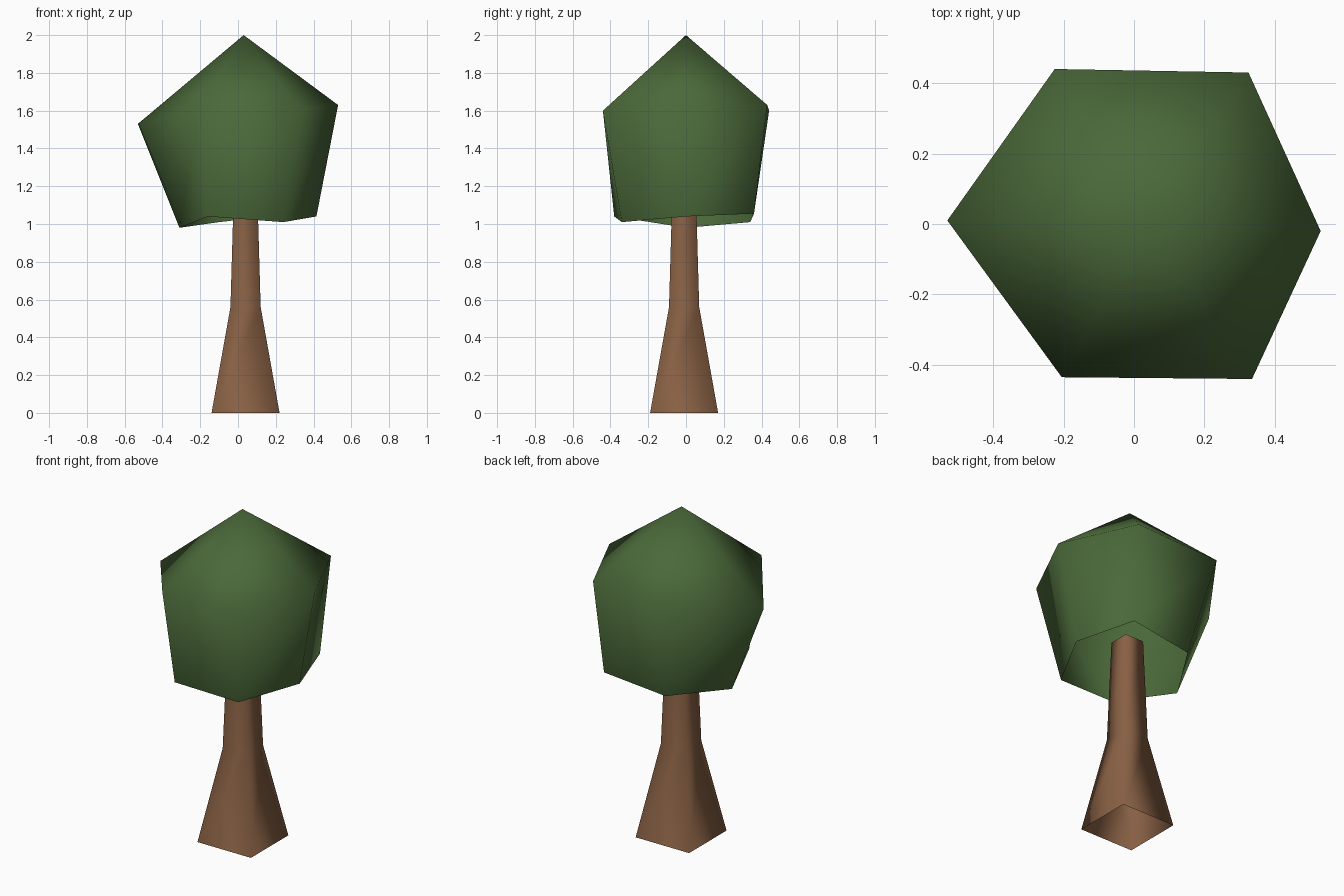
import bpy, bmesh

if "Cube" in bpy.data.objects:
    bpy.data.objects.remove(bpy.data.objects["Cube"])


def material(name, rgb):
    m = bpy.data.materials.new(name)
    m.diffuse_color = (*rgb, 1)
    m.use_nodes = True
    m.node_tree.nodes["Principled BSDF"].inputs["Base Color"].default_value = m.diffuse_color
    return m


def loft(name, rings, mat, apex=None):
    """Skin a stack of rings into an open-bottomed smooth shell, optionally closed by a tip."""
    bm = bmesh.new()
    loops = [[bm.verts.new(p) for p in ring] for ring in rings]
    n = len(loops[0])
    for lo, hi in zip(loops, loops[1:]):
        for i in range(n):
            j = (i + 1) % n
            bm.faces.new((lo[i], lo[j], hi[j], hi[i]))
    if apex:
        tip = bm.verts.new(apex)
        for i in range(n):
            bm.faces.new((loops[-1][i], loops[-1][(i + 1) % n], tip))
    for f in bm.faces:
        f.smooth = True
    me = bpy.data.meshes.new(name)
    bm.to_mesh(me)
    bm.free()
    me.materials.append(mat)
    ob = bpy.data.objects.new(name, me)
    bpy.context.collection.objects.link(ob)
    return ob


def square(half, z, cx=0.04, cy=-0.01):
    return [(cx + sx * half, cy + sy * half, z)
            for sx, sy in ((-1, -1), (1, -1), (1, 1), (-1, 1))]


bark = material("bark_brown", (0.245, 0.117, 0.057))
leaf = material("leaf_green", (0.069, 0.140, 0.041))

# Trunk: four-sided, flared foot, top tucked inside the crown
loft("trunk", [square(0.18, 0), square(0.08, 0.56), square(0.062, 1.18)], bark)

# Crown: uneven six-sided shell, open underneath, with a pointed top
lower = [(-0.31, 0.0, 0.98), (-0.16, -0.38, 1.04), (0.24, -0.34, 1.01),
         (0.415, 0.0, 1.04), (0.30, 0.36, 1.055), (-0.10, 0.34, 1.01)]
upper = [(-0.53, 0.01, 1.53), (-0.205, -0.435, 1.60), (0.335, -0.44, 1.60),
         (0.53, -0.02, 1.63), (0.325, 0.43, 1.63), (-0.225, 0.44, 1.60)]
loft("crown", [lower, upper], leaf, apex=(0.03, 0.0, 2.0))
